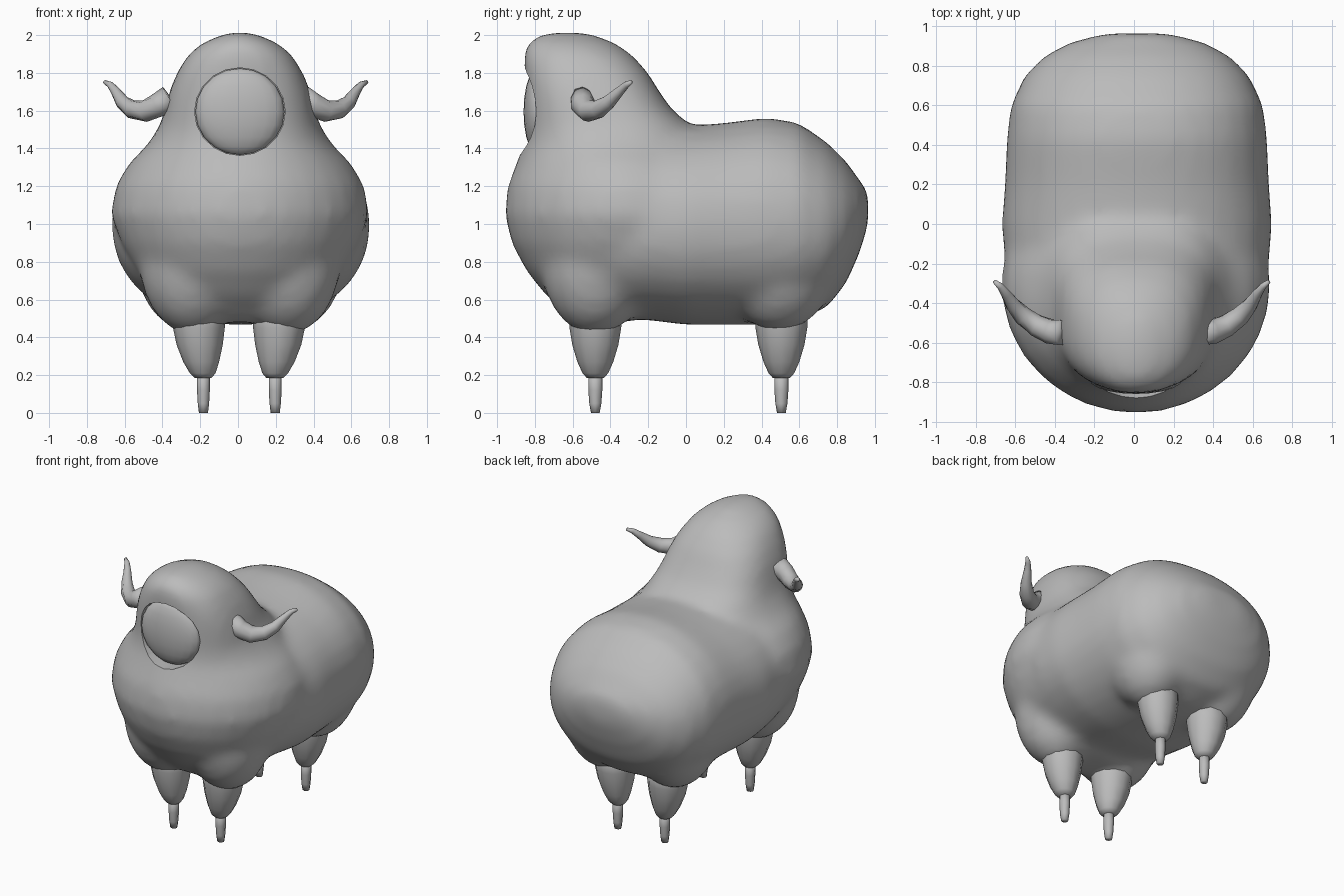
import bpy, bmesh, math
from mathutils import Vector

if "Cube" in bpy.data.objects:
    bpy.data.objects.remove(bpy.data.objects["Cube"])

wool = bpy.data.materials.new("plain_grey")
wool.diffuse_color = (0.5, 0.5, 0.5, 1)
wool.use_nodes = True
wool.node_tree.nodes["Principled BSDF"].inputs["Base Color"].default_value = wool.diffuse_color


def finish(name, bm):
    bmesh.ops.recalc_face_normals(bm, faces=bm.faces)
    me = bpy.data.meshes.new(name)
    bm.to_mesh(me)
    bm.free()
    me.materials.append(wool)
    ob = bpy.data.objects.new(name, me)
    bpy.context.collection.objects.link(ob)
    for p in me.polygons:
        p.use_smooth = True
    return ob


def loft(bm, rings):
    """Skin a list of equal-length point rings and close both ends."""
    vs = [[bm.verts.new(p) for p in r] for r in rings]
    n = len(vs[0])
    for a, b in zip(vs, vs[1:]):
        for i in range(n):
            bm.faces.new((a[i], a[(i + 1) % n], b[(i + 1) % n], b[i]))
    bm.faces.new(vs[0])
    bm.faces.new(vs[-1])


def oval(n, rx, ry, power=2.0):
    """Superellipse points."""
    pts = []
    for i in range(n):
        a = 2 * math.pi * i / n
        c, s = math.cos(a), math.sin(a)
        pts.append((rx * math.copysign(abs(c) ** (2 / power), c),
                    ry * math.copysign(abs(s) ** (2 / power), s)))
    return pts


def ball(bm, centre, radii, seg=24):
    new = bmesh.ops.create_uvsphere(bm, u_segments=seg, v_segments=seg // 2, radius=1)["verts"]
    for v in new:
        v.co = Vector(centre) + Vector(a * b for a, b in zip(v.co, radii))


# Woolly body: barrel lofted along y, chest and head lofted along z, haunches
bm = bmesh.new()
barrel = [  # y, bottom, top, half width
    (-0.60, 0.55, 1.40, 0.48), (-0.40, 0.50, 1.48, 0.61), (-0.20, 0.49, 1.52, 0.67),
    (0.00, 0.465, 1.52, 0.685), (0.20, 0.465, 1.535, 0.67), (0.43, 0.465, 1.565, 0.66),
    (0.60, 0.49, 1.535, 0.64), (0.75, 0.56, 1.43, 0.57), (0.85, 0.69, 1.33, 0.47),
    (0.92, 0.85, 1.23, 0.34), (0.965, 1.00, 1.17, 0.16)]
loft(bm, [[(0.015 + u, y, (lo + hi) / 2 + v) for u, v in oval(32, w, (hi - lo) / 2, 2.15)]
          for y, lo, hi, w in barrel])
head = [  # z, front, back, half width, squareness
    (0.48, -0.58, -0.30, 0.26, 2.0), (0.62, -0.74, -0.15, 0.42, 2.0), (0.75, -0.845, 0.05, 0.54, 2.0),
    (0.90, -0.925, 0.25, 0.63, 2.0), (1.05, -0.96, 0.35, 0.685, 2.0), (1.20, -0.945, 0.32, 0.66, 2.0),
    (1.32, -0.90, 0.22, 0.59, 2.0), (1.42, -0.86, 0.12, 0.49, 2.2), (1.52, -0.84, 0.03, 0.425, 2.5),
    (1.60, -0.84, -0.07, 0.40, 2.6), (1.70, -0.845, -0.14, 0.375, 2.6), (1.80, -0.855, -0.20, 0.335, 2.5),
    (1.89, -0.86, -0.28, 0.28, 2.3), (1.95, -0.845, -0.36, 0.215, 2.1), (1.99, -0.80, -0.45, 0.13, 2.0),
    (2.015, -0.72, -0.54, 0.05, 2.0)]
loft(bm, [[(0.01 + u, (f + b) / 2 + v, z) for u, v in oval(32, w, (b - f) / 2, k)]
          for z, f, b, w, k in head])
for s in (-1, 1):
    ball(bm, (0.01 + s * 0.245, -0.48, 0.81), (0.29, 0.29, 0.40))
    ball(bm, (0.01 + s * 0.27, 0.49, 0.84), (0.29, 0.32, 0.41))
body = finish("woolly_body", bm)
rm = body.modifiers.new("fuse", "REMESH")
rm.mode = "VOXEL"
rm.voxel_size = 0.035
rm.use_smooth_shade = True
sm = body.modifiers.new("soften", "SMOOTH")
sm.factor = 0.5
sm.iterations = 10

# Shallow round socket cut for the face
bm = bmesh.new()
loft(bm, [[(0.01 + u, y, 1.595 + v) for u, v in oval(20, 0.24, 0.232)] for y in (-1.1, -0.775)])
cutter = finish("face_cutter", bm)
cutter.hide_render = True
cutter.hide_viewport = True
cut = body.modifiers.new("face_socket", "BOOLEAN")
cut.object = cutter
cut.solver = "EXACT"
bpy.context.view_layer.objects.active = body
body.select_set(True)
for m in ("fuse", "soften", "face_socket"):
    bpy.ops.object.modifier_apply(modifier=m)
bpy.ops.object.shade_smooth_by_angle(angle=math.radians(50))
bpy.data.objects.remove(cutter)

# Domed face
bm = bmesh.new()
ball(bm, (0.01, -0.785, 1.595), (0.236, 0.075, 0.229), 20)
finish("face", bm)

# Legs and hooves
for side, s in (("left", -1), ("right", 1)):
    for end, y in (("front", -0.48), ("back", 0.505)):
        bm = bmesh.new()
        loft(bm, [[(0.005 + s * x + u, y + v, z) for u, v in oval(12, r, r)]
                  for z, x, r in ((0.60, 0.215, 0.145), (0.45, 0.212, 0.137), (0.36, 0.208, 0.122),
                                  (0.27, 0.200, 0.095), (0.21, 0.192, 0.068), (0.185, 0.19, 0.045))])
        finish(f"{end}_{side}_leg", bm)
        bm = bmesh.new()
        loft(bm, [[(0.007 + s * 0.19 + u, y + v, z) for u, v in oval(8, rx, ry)]
                  for z, rx, ry in ((0.22, 0.034, 0.037), (0.12, 0.034, 0.037),
                                    (0.05, 0.030, 0.032), (0.0, 0.024, 0.023))])
        finish(f"{end}_{side}_hoof", bm)

# Curved horns: rings swept along a tapering path
path = [((0.35, -0.55, 1.67), 0.066), ((0.41, -0.545, 1.63), 0.064), ((0.48, -0.515, 1.598), 0.058),
        ((0.55, -0.465, 1.607), 0.049), ((0.60, -0.41, 1.645), 0.038),
        ((0.635, -0.355, 1.70), 0.026), ((0.665, -0.315, 1.738), 0.018), ((0.695, -0.29, 1.752), 0.010)]
for side, s in (("left", -1), ("right", 1)):
    pts = [Vector((s * p[0] - 0.012, p[1], p[2])) for p, r in path]
    rings = []
    for i, p in enumerate(pts):
        t = (pts[min(i + 1, len(pts) - 1)] - pts[max(i - 1, 0)]).normalized()
        a = t.cross(Vector((0, 1, 0))).normalized()
        b = t.cross(a)
        rings.append([p + a * u + b * v for u, v in oval(10, path[i][1], path[i][1])])
    bm = bmesh.new()
    loft(bm, rings)
    finish(f"{side}_horn", bm)
